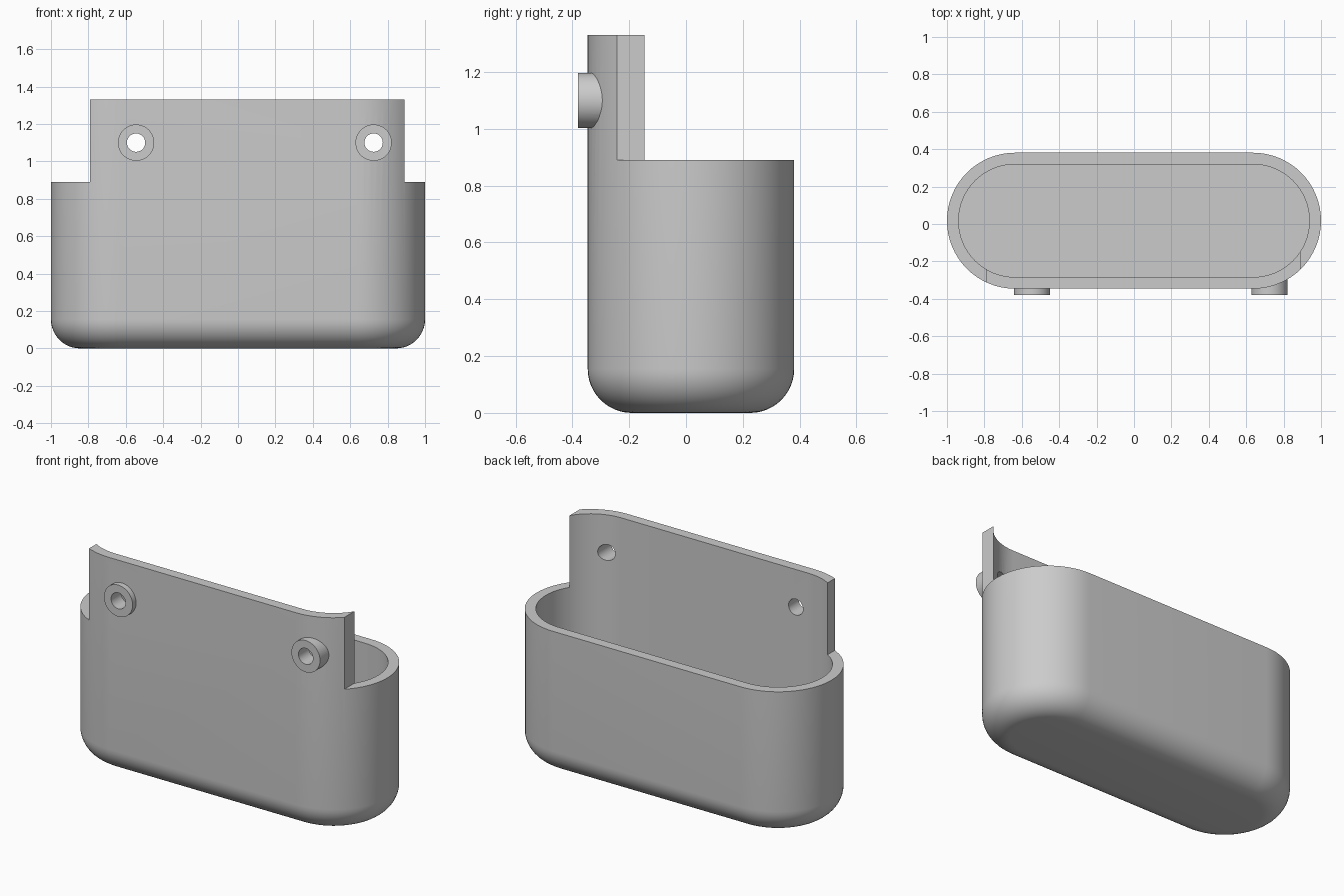
import bpy, bmesh, math

cube = bpy.data.objects.get("Cube")
if cube:
    bpy.data.objects.remove(cube, do_unlink=True)

RADIUS, HALF_RUN, CENTRE_Y = 0.3635, 0.6365, 0.0175
WALL, FLOOR, FILLET = 0.062, 0.06, 0.155
RIM, TOP = 0.89, 1.33
PANEL_LEFT, PANEL_RIGHT = 0.89, -0.79
ARC, ROUND = 32, 12

grey = bpy.data.materials.new("light grey")
grey.use_nodes = True
colour = (0.6, 0.6, 0.6, 1)
grey.diffuse_color = colour
grey.node_tree.nodes["Principled BSDF"].inputs["Base Color"].default_value = colour


def make_object(name, bm):
    bmesh.ops.recalc_face_normals(bm, faces=bm.faces[:])
    mesh = bpy.data.meshes.new(name)
    bm.to_mesh(mesh)
    bm.free()
    mesh.materials.append(grey)
    obj = bpy.data.objects.new(name, mesh)
    bpy.context.collection.objects.link(obj)
    return obj


def stadium_ring(bm, inset, z):
    ring = []
    for side in (1, -1):
        for i in range(ARC + 1):
            a = math.pi * i / ARC - math.pi / 2
            ring.append(bm.verts.new((
                side * (HALF_RUN + (RADIUS - inset) * math.cos(a)),
                CENTRE_Y + side * (RADIUS - inset) * math.sin(a), z)))
    return ring


def cylinder(name, radius, x, z, y_front, y_back):
    bm = bmesh.new()
    ring = []
    for i in range(48):
        a = math.tau * i / 48
        ring.append(bm.verts.new((x + radius * math.cos(a), y_front,
                                  z + radius * math.sin(a))))
    face = bm.faces.new(ring)
    grown = bmesh.ops.extrude_face_region(bm, geom=[face])["geom"]
    bmesh.ops.translate(bm, vec=(0, y_back - y_front, 0),
                        verts=[v for v in grown if isinstance(v, bmesh.types.BMVert)])
    return make_object(name, bm)


def boolean(target, tool, operation):
    mod = target.modifiers.new(operation.title(), "BOOLEAN")
    mod.object, mod.operation, mod.solver = tool, operation, "EXACT"
    bpy.context.view_layer.objects.active = target
    bpy.ops.object.modifier_apply(modifier=mod.name)
    bpy.data.objects.remove(tool, do_unlink=True)


# Hollow tall body: rounded bottom, straight wall, flat inner floor
bm = bmesh.new()
profile = []
for i in range(ROUND + 1):
    a = math.pi / 2 * i / ROUND
    profile.append((FILLET * (1 - math.sin(a)), FILLET * (1 - math.cos(a))))
profile += [(0, TOP), (WALL, TOP), (WALL, FLOOR)]
rings = [stadium_ring(bm, inset, z) for inset, z in profile]
for low, high in zip(rings, rings[1:]):
    for i in range(len(low)):
        j = (i + 1) % len(low)
        bm.faces.new((low[i], low[j], high[j], high[i]))
bm.faces.new(rings[0])
bm.faces.new(rings[-1])
holder = make_object("wall_holder", bm)

# Cut everything above the rim except the front mounting panel
bm = bmesh.new()
outline = [(-2, -1), (PANEL_RIGHT, -1), (PANEL_RIGHT, 0), (PANEL_LEFT, 0),
           (PANEL_LEFT, -1), (2, -1), (2, 1), (-2, 1)]
face = bm.faces.new([bm.verts.new((x, y, RIM)) for x, y in outline])
grown = bmesh.ops.extrude_face_region(bm, geom=[face])["geom"]
bmesh.ops.translate(bm, vec=(0, 0, 1),
                    verts=[v for v in grown if isinstance(v, bmesh.types.BMVert)])
boolean(holder, make_object("rim_cutter", bm), "DIFFERENCE")

# Two mounting bosses with through holes
for x in (-0.545, 0.725):
    boolean(holder, cylinder("boss", 0.097, x, 1.1, -0.38, -0.288), "UNION")
    boolean(holder, cylinder("hole_cutter", 0.049, x, 1.1, -0.6, 0), "DIFFERENCE")

# Smooth the curves and keep the rims crisp
bpy.ops.object.select_all(action="DESELECT")
holder.select_set(True)
bpy.context.view_layer.objects.active = holder
bpy.ops.object.shade_smooth_by_angle(angle=math.radians(30))
